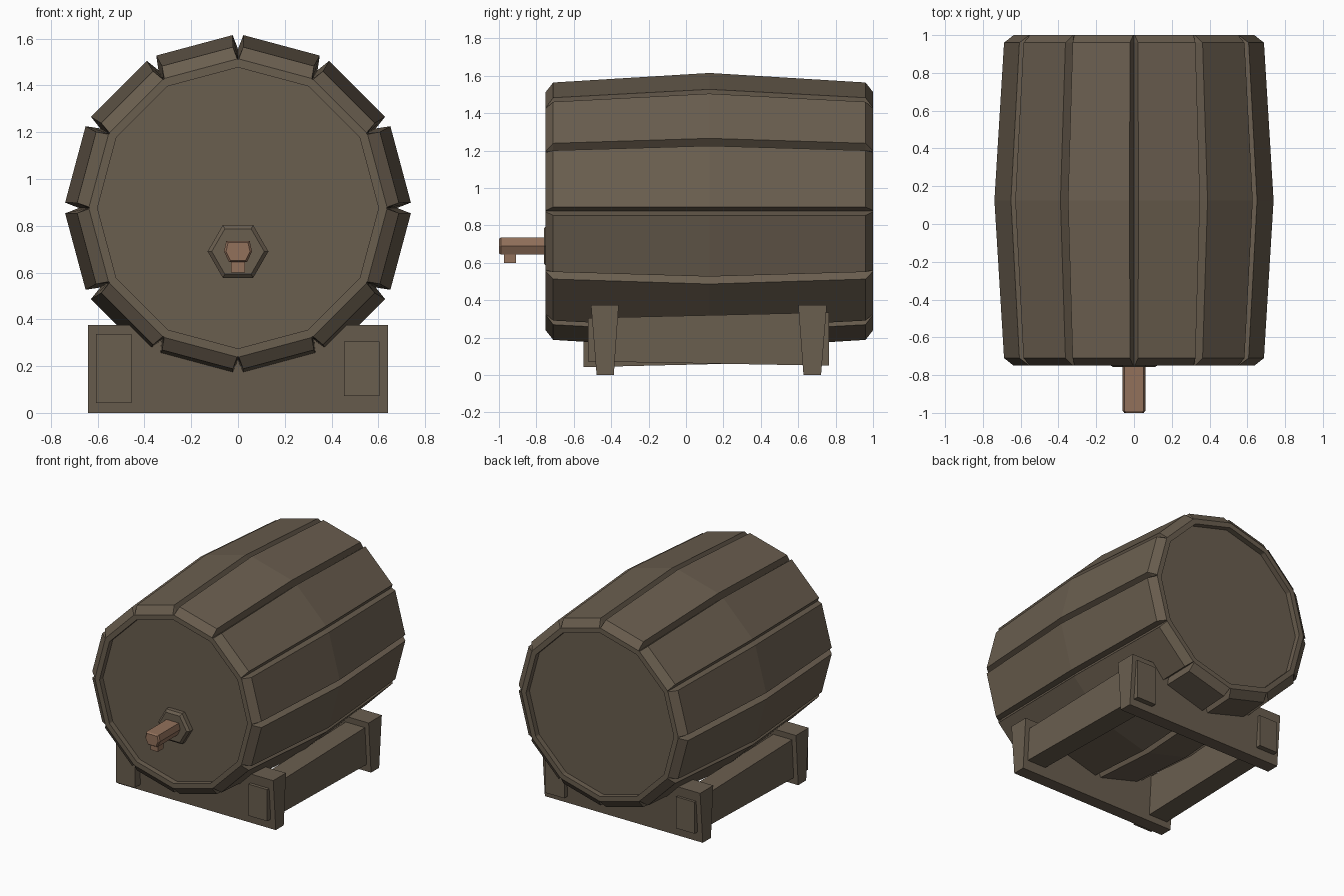
import bpy, math

if "Cube" in bpy.data.objects:
    bpy.data.objects.remove(bpy.data.objects["Cube"])

AX_Z = 0.876   # height of the barrel axis


def material(name, rgb):
    m = bpy.data.materials.new(name)
    m.diffuse_color = (*rgb, 1)
    m.use_nodes = True
    m.node_tree.nodes["Principled BSDF"].inputs["Base Color"].default_value = m.diffuse_color
    return m


WOOD = material("dark_wood", (0.144, 0.112, 0.078))
TAP = material("tap_wood", (0.29, 0.165, 0.105))


def loft(name, rings, mat):
    """Skin a list of equal-length rings of points and cap both ends."""
    n = len(rings[0])
    verts = [p for r in rings for p in r]
    faces = []
    for k in range(len(rings) - 1):
        a, b = k * n, (k + 1) * n
        for i in range(n):
            j = (i + 1) % n
            faces.append((a + i, a + j, b + j, b + i))
    faces.append(tuple(range(n))[::-1])
    faces.append(tuple(range(len(verts) - n, len(verts))))
    me = bpy.data.meshes.new(name)
    me.from_pydata(verts, [], faces)
    me.materials.append(mat)
    ob = bpy.data.objects.new(name, me)
    bpy.context.collection.objects.link(ob)
    import bmesh
    bm = bmesh.new()
    bm.from_mesh(me)
    bmesh.ops.recalc_face_normals(bm, faces=bm.faces)
    bm.to_mesh(me)
    bm.free()
    return ob


def stave_ring(y, corner, half_gap, groove):
    """Twelve flat staves with a V groove between neighbours."""
    pts = []
    for k in range(12):
        a = math.radians(30 * k)
        # right corner, groove bottom, left corner around each groove direction
        for r, t in ((corner, -half_gap), (groove, 0), (corner, half_gap)):
            pts.append((r * math.cos(a) - t * math.sin(a), y,
                        AX_Z + r * math.sin(a) + t * math.cos(a)))
    return pts


# Barrel: recessed heads, rim, chamfer and bulging staves
half = [(0.71, 0.60, 0.003, 0.60), (0.75, 0.60, 0.003, 0.60),
        (0.75, 0.637, 0.004, 0.635), (0.71, 0.688, 0.022, 0.64)]
MID = 0.125
front = [stave_ring(-y, c, g, v) for y, c, g, v in half]
back = [stave_ring(y + 2 * MID, c, g, v) for y, c, g, v in reversed(half)]
loft("barrel", front + [stave_ring(MID, 0.739, 0.023, 0.68)] + back, WOOD)


# Stand cross beams, narrower at the foot
def box_z(name, half_x, bottom, top, z0, z1, mat):
    return loft(name, [[(-half_x, y[0], z), (half_x, y[0], z),
                        (half_x, y[1], z), (-half_x, y[1], z)]
                       for z, y in ((z0, bottom), (z1, top))], mat)


box_z("front_beam", 0.642, (-0.478, -0.386), (-0.508, -0.36), 0, 0.375, WOOD)
box_z("back_beam", 0.642, (0.628, 0.722), (0.60, 0.753), 0, 0.375, WOOD)


# Stand side rails, tapered and poking through the beams
def rail(name, ends):
    loft(name, [[(x0, y, z0), (x1, y, z0), (x1, y, z1), (x0, y, z1)]
                for y, x0, x1, z0, z1 in ends], WOOD)


rail("right_rail", ((-0.525, 0.453, 0.605, 0.073, 0.305),
                    (0.765, 0.453, 0.61, 0.05, 0.335)))
rail("left_rail", ((-0.547, -0.608, -0.455, 0.042, 0.338),
                   (0.765, -0.605, -0.455, 0.073, 0.305)))

# Tap flange: hexagon with a bevelled edge
loft("tap_flange", [[(r * math.cos(math.radians(60 * k)), y,
                      0.69 + r * math.sin(math.radians(60 * k)))
                     for k in range(6)]
                    for y, r in ((-0.70, 0.13), (-0.742, 0.13), (-0.758, 0.112))], WOOD)

# Tap body with slightly rounded tip, and spout below
profile = [(0.05, 0.045), (0.06, 0.0), (0.038, -0.046),
           (-0.038, -0.046), (-0.06, 0.0), (-0.05, 0.045)]
loft("tap_body", [[(x * s, y, 0.69 + z * s) for x, z in profile]
                  for y, s in ((-0.74, 1), (-0.99, 1), (-1.0, 0.85))], TAP)
loft("tap_spout", [[(-0.03, -0.973, z), (0.03, -0.973, z),
                    (0.03, -0.91, z), (-0.03, -0.91, z)] for z in (0.60, 0.66)], TAP)
